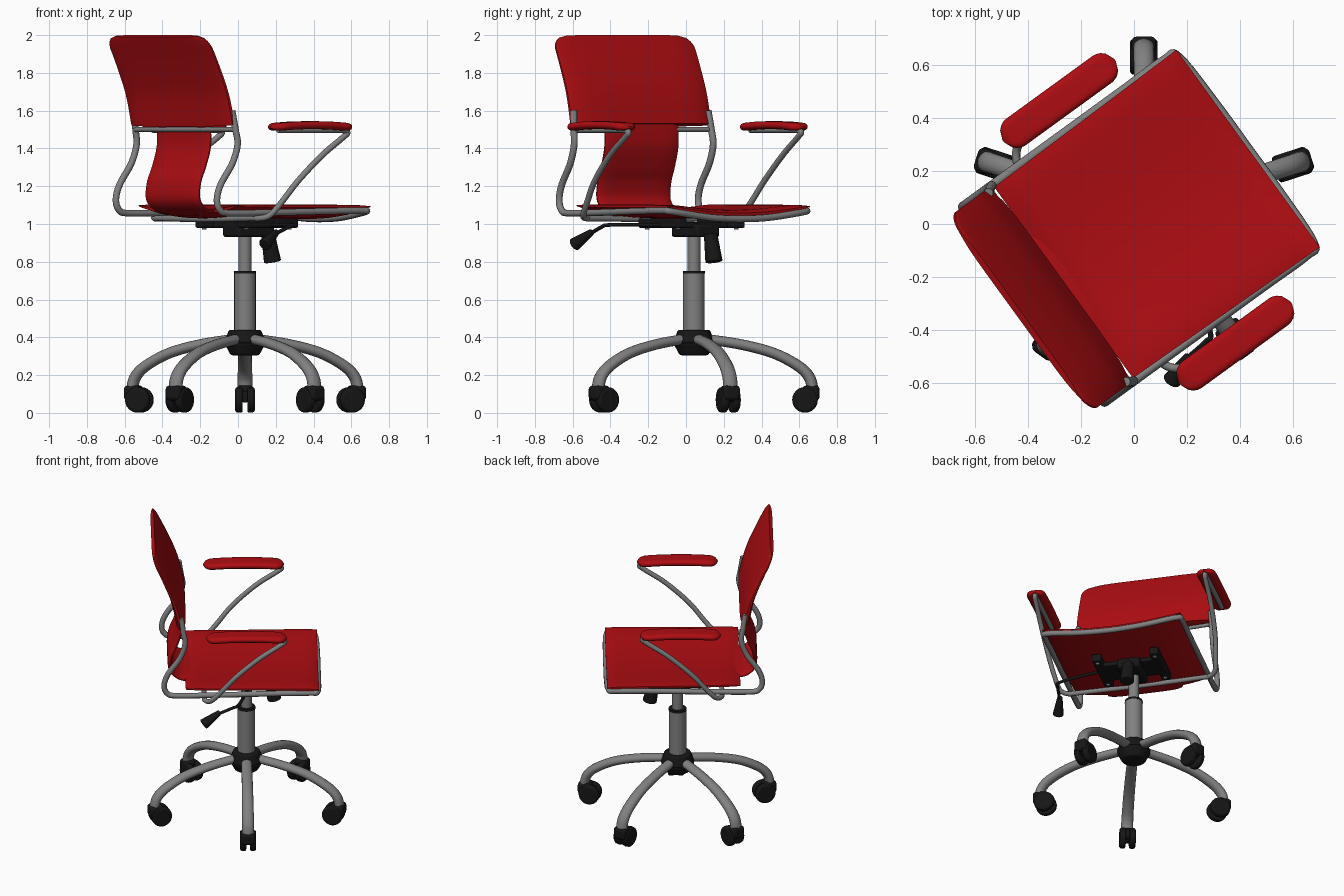
import bpy, bmesh, math
from mathutils import Vector, Matrix

cube = bpy.data.objects.get("Cube")
if cube:
    bpy.data.objects.remove(cube, do_unlink=True)


def material(name, rgb):
    m = bpy.data.materials.new(name)
    m.use_nodes = True
    m.diffuse_color = (*rgb, 1)
    bsdf = m.node_tree.nodes["Principled BSDF"]
    bsdf.inputs["Base Color"].default_value = (*rgb, 1)
    bsdf.inputs["Roughness"].default_value = 0.6
    return m


RED = material("red_leather", (0.42, 0.004, 0.006))
GREY = material("grey_metal", (0.22, 0.22, 0.22))
BLACK = material("black_plastic", (0.008, 0.008, 0.008))

# The seat is swivelled: local +x is the sitter's forward, local y is sideways
SEAT = Matrix.Translation((0.058, 0.014, 0)) @ Matrix.Rotation(math.radians(36), 4, 'Z')
COLUMN = Matrix.Translation((0.037, 0.042, 0))


def finish(name, bm, mat, frame):
    bmesh.ops.recalc_face_normals(bm, faces=bm.faces[:])
    me = bpy.data.meshes.new(name)
    bm.to_mesh(me)
    bm.free()
    me.materials.append(mat)
    ob = bpy.data.objects.new(name, me)
    ob.matrix_world = frame
    bpy.context.collection.objects.link(ob)
    return ob


def smooth_path(pts, n=8):
    """Catmull-Rom samples through the points."""
    p = [Vector(q) for q in pts]
    p = [2 * p[0] - p[1]] + p + [2 * p[-1] - p[-2]]
    out = []
    for a, b, c, d in zip(p, p[1:], p[2:], p[3:]):
        for k in range(n):
            t = k / n
            out.append(0.5 * (2 * b + (c - a) * t + (2 * a - 5 * b + 4 * c - d) * t ** 2
                              + (3 * b - a - 3 * c + d) * t ** 3))
    return out + [p[-2]]


# Cross-sections as (side, normal) loops
STEPS = [math.sin(math.pi * (k / 16 - 0.5)) for k in range(17)]
PILLOW = [(s, 1 - 0.75 * s ** 8) for s in STEPS]
PILLOW += [(s, -h) for s, h in reversed(PILLOW)]
OVAL = [(math.cos(k * math.pi / 8), math.sin(k * math.pi / 8)) for k in range(16)]


def sweep(name, pts, size, section, mat, frame, sag=0.0, n=8):
    """Sweep a section along an x-z path; size(t) gives half width and half thickness."""
    path = smooth_path(pts, n)
    last = len(path) - 1
    bm = bmesh.new()
    rings = []
    for i, p in enumerate(path):
        tan = (path[min(i + 1, last)] - path[max(i - 1, 0)]).normalized()
        w, h = size(i / last)
        ring = []
        for s, k in section:
            lift = k * h + sag * s * s
            ring.append(bm.verts.new((p.x - tan.y * lift, s * w, p.y + tan.x * lift)))
        rings.append(ring)
    m = len(section)
    for a, b in zip(rings, rings[1:]):
        for j in range(m):
            bm.faces.new((a[j], a[(j + 1) % m], b[(j + 1) % m], b[j]))
    bm.faces.new(rings[0])
    bm.faces.new(rings[-1])
    return finish(name, bm, mat, frame)


def tube(name, pts, radius, mat, frame, cyclic=False):
    cu = bpy.data.curves.new(name, 'CURVE')
    cu.dimensions = '3D'
    cu.bevel_depth = radius
    cu.bevel_resolution = 3
    cu.use_fill_caps = True
    path = smooth_path(pts, 6)
    sp = cu.splines.new('POLY')
    sp.points.add(len(path) - 1)
    for q, p in zip(sp.points, path):
        q.co = (*p, 1)
    sp.use_smooth = True
    cu.materials.append(mat)
    ob = bpy.data.objects.new(name, cu)
    ob.matrix_world = frame
    bpy.context.collection.objects.link(ob)


def rod(name, p0, p1, r0, r1, mat, frame, bevel=0.0):
    p0, p1 = Vector(p0), Vector(p1)
    axis = p1 - p0
    turn = axis.to_track_quat('Z', 'Y').to_matrix().to_4x4()
    bm = bmesh.new()
    bmesh.ops.create_cone(bm, cap_ends=True, segments=24, radius1=r0, radius2=r1,
                          depth=axis.length, matrix=Matrix.Translation((p0 + p1) / 2) @ turn)
    return soften(finish(name, bm, mat, frame), bevel)


def box(name, centre, dims, mat, frame, bevel=0.008):
    bm = bmesh.new()
    bmesh.ops.create_cube(bm, size=1, matrix=Matrix.Translation(centre) @ Matrix.Diagonal((*dims, 1)))
    return soften(finish(name, bm, mat, frame), bevel)


def soften(ob, width):
    if width:
        mod = ob.modifiers.new("soft_edges", 'BEVEL')
        mod.width = width
        mod.segments = 3
        mod.limit_method = 'ANGLE'
    return ob


# Upholstery
def rounded(d, r):
    return math.sqrt(max(r * r - max(r - d, 0) ** 2, 0))


def seat_size(t):
    edge = min(t, 1 - t)
    return 0.445 + 0.015 * t, 0.008 + 0.016 * min(edge / 0.06, 1)


def panel_size(t):
    top = 0.5 * (1 - t)
    return 0.37 + rounded(top, 0.085), 0.012 + 0.022 * (1 - t) ** 0.8


def pad_size(t):
    w = max(rounded(0.52 * min(t, 1 - t), 0.062), 0.006)
    return w, 0.003 + 0.018 * w / 0.062


sweep("seat", [(-0.40, 1.055), (-0.1, 1.052), (0.2, 1.052), (0.46, 1.05)],
      seat_size, PILLOW, RED, SEAT, sag=0.042)
sweep("backrest_panel", [(-0.43, 1.525), (-0.47, 1.69), (-0.535, 1.85), (-0.605, 1.995)],
      panel_size, PILLOW, RED, SEAT, n=14)
sweep("backrest_strip", [(-0.36, 1.06), (-0.44, 1.075), (-0.495, 1.13), (-0.49, 1.22),
                         (-0.455, 1.31), (-0.425, 1.42), (-0.43, 1.56)],
      lambda t: (0.24, 0.014), PILLOW, RED, SEAT)

# Seat frame: one bent tube up both sides of the back and around the seat
side = [(-0.43, 0.44, 1.6), (-0.415, 0.45, 1.5), (-0.405, 0.455, 1.42), (-0.44, 0.455, 1.32),
        (-0.515, 0.455, 1.21), (-0.54, 0.455, 1.13), (-0.52, 0.455, 1.075), (-0.46, 0.455, 1.057),
        (-0.2, 0.455, 1.06), (0.2, 0.455, 1.068), (0.4, 0.455, 1.07), (0.45, 0.43, 1.065)]
other = [(x, -y, z) for x, y, z in reversed(side)]
tube("seat_frame", side + [(0.46, 0.2, 1.035), (0.46, 0, 1.027), (0.46, -0.2, 1.035)] + other,
     0.018, GREY, SEAT)
tube("back_crossbar", [(-0.42, -0.45, 1.5), (-0.44, 0, 1.5), (-0.42, 0.45, 1.5)], 0.013, GREY, SEAT)

# Arms: pads and a single bent tube passing under the seat
arm = [(-0.22, 0.565, 1.497), (0, 0.565, 1.497), (0.19, 0.565, 1.497), (0.235, 0.565, 1.485),
       (0.2, 0.565, 1.455), (0.07, 0.565, 1.365), (-0.08, 0.555, 1.23), (-0.18, 0.535, 1.11),
       (-0.24, 0.515, 1.045), (-0.275, 0.47, 1.03), (-0.28, 0.4, 1.03)]
tube("arm_frame", arm + [(-0.28, 0, 1.025)] + [(x, -y, z) for x, y, z in reversed(arm)],
     0.016, GREY, SEAT)
for label, sign in (("left", 1), ("right", -1)):
    sweep(label + "_arm_pad", [(-0.27, 1.512), (-0.1, 1.522), (0.08, 1.522), (0.25, 1.512)],
          pad_size, PILLOW, RED, SEAT @ Matrix.Translation((0, 0.565 * sign, 0)), n=12)

# Tilt mechanism under the seat
box("mechanism_plate", (0, 0.02, 0.995), (0.2, 0.36, 0.03), BLACK, SEAT)
box("mechanism_housing", (0.02, 0.03, 0.965), (0.24, 0.15, 0.07), BLACK, SEAT, 0.015)
for label, y in (("left", 0.21), ("right", -0.17)):
    box(label + "_mount_bar", (0, y, 1.005), (0.36, 0.06, 0.05), BLACK, SEAT)
    for x in (-0.14, 0.14):
        rod(label + "_mount_bolt", (x, y, 0.972), (x, y, 0.985), 0.012, 0.014, GREY, SEAT)
rod("tension_knob", (0.15, 0.035, 0.945), (0.18, 0.035, 0.8), 0.036, 0.046, BLACK, SEAT, 0.006)
tube("lever_rod", [(0.03, -0.05, 0.995), (0.0, -0.25, 0.995), (-0.06, -0.47, 0.995),
                   (-0.1, -0.495, 0.985), (-0.2, -0.505, 0.945)], 0.01, BLACK, SEAT)
rod("lever_paddle", (-0.18, -0.5, 0.96), (-0.29, -0.54, 0.89), 0.016, 0.036, BLACK, SEAT, 0.008)

# Gas column and hub
rod("column_upper", (0, 0, 0.72), (0, 0, 0.96), 0.035, 0.035, GREY, COLUMN)
rod("column_lower", (0, 0, 0.42), (0, 0, 0.745), 0.057, 0.057, GREY, COLUMN)
rod("column_collar", (0, 0, 0.738), (0, 0, 0.752), 0.059, 0.057, BLACK, COLUMN)
rod("hub_top", (0, 0, 0.37), (0, 0, 0.44), 0.11, 0.085, BLACK, COLUMN, 0.01)
rod("hub_bottom", (0, 0, 0.305), (0, 0, 0.37), 0.075, 0.11, BLACK, COLUMN, 0.01)

# Five-legged base with twin-wheel casters
for i in range(5):
    spoke = COLUMN @ Matrix.Rotation(math.radians(18 + 72 * i), 4, 'Z')
    sweep("base_leg", [(0.07, 0.39), (0.25, 0.362), (0.42, 0.317), (0.55, 0.25), (0.61, 0.19), (0.63, 0.12)],
          lambda t: (0.034 + 0.006 * t, 0.027 + 0.004 * t), OVAL, GREY, spoke)
    box("caster_hood", (0.62, 0, 0.105), (0.09, 0.092, 0.08), BLACK, spoke, 0.02)
    box("caster_core", (0.59, 0, 0.085), (0.08, 0.03, 0.06), BLACK, spoke)
    for s in (-1, 1):
        rod("caster_wheel", (0.588, 0.012 * s, 0.069), (0.588, 0.052 * s, 0.069),
            0.069, 0.066, BLACK, spoke, 0.012)

# Smooth shading with sharp edges kept
bpy.ops.object.select_all(action='DESELECT')
for ob in bpy.context.collection.objects:
    if ob.type == 'MESH':
        ob.select_set(True)
        bpy.context.view_layer.objects.active = ob
bpy.ops.object.shade_smooth_by_angle(angle=math.radians(40))
